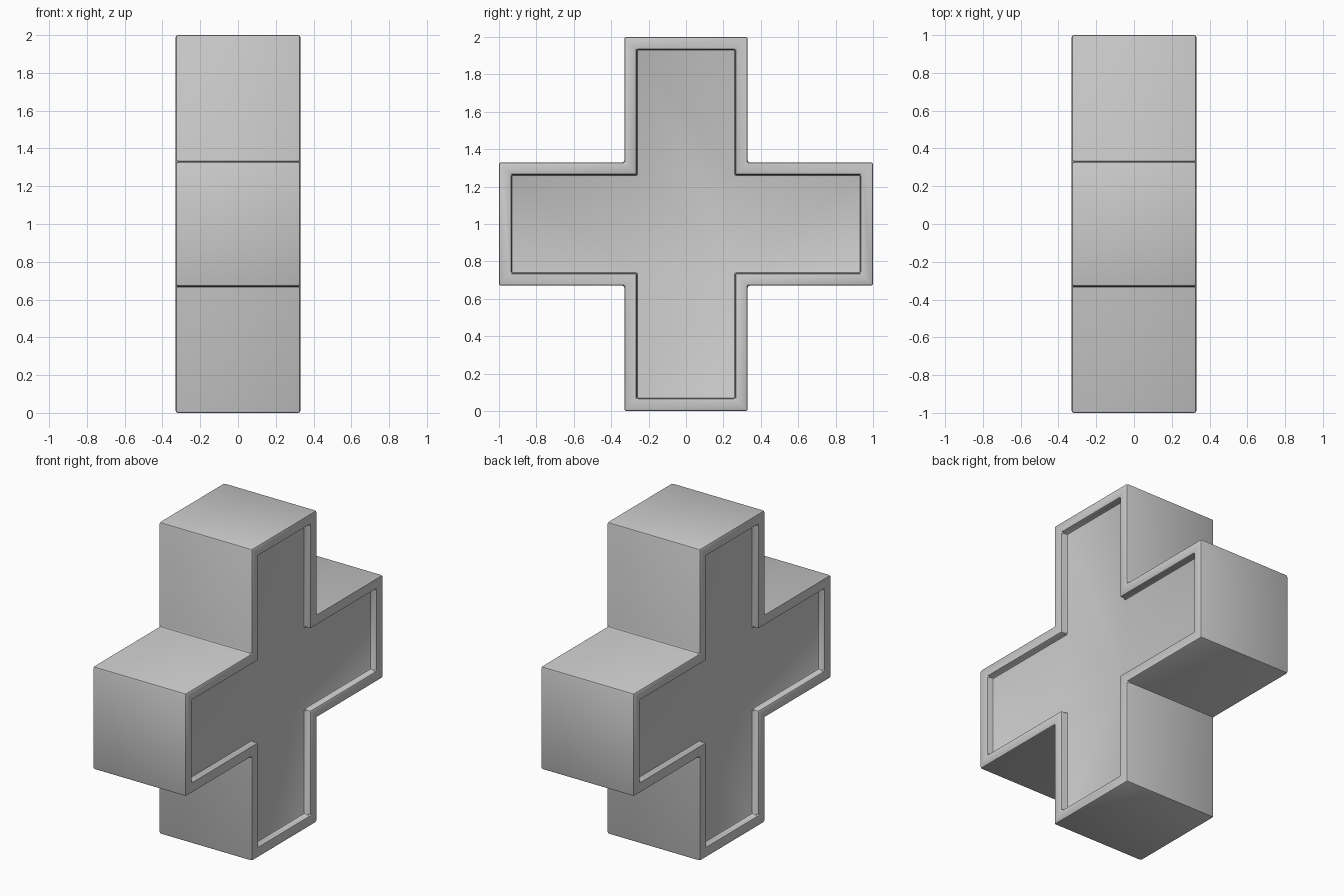
import bpy, bmesh
from mathutils import Vector

if "Cube" in bpy.data.objects:
    bpy.data.objects.remove(bpy.data.objects["Cube"])

ARM, HALF = 1.0, 0.33      # arm reach and half thickness
RIM, DEPTH, BEVEL = 0.067, 0.045, 0.011

# Cross profile in the YZ plane: one corner pattern turned four times
pts = []
y, z = Vector((ARM, HALF)), Vector((HALF, HALF))
for turn in range(4):
    for p in (Vector((ARM, -HALF)), Vector((ARM, HALF)), Vector((HALF, HALF))):
        a, b = p
        for _ in range(turn):
            a, b = -b, a
        pts.append((a, b))

bm = bmesh.new()
base = bm.faces.new([bm.verts.new((-HALF, a, b + 1.0)) for a, b in pts])
ext = bmesh.ops.extrude_face_region(bm, geom=[base], use_keep_orig=True)
bmesh.ops.translate(bm, vec=(2 * HALF, 0, 0),
                    verts=[g for g in ext["geom"] if isinstance(g, bmesh.types.BMVert)])
bmesh.ops.recalc_face_normals(bm, faces=bm.faces[:])

# Recessed panel on both cross-shaped faces
for cap in [f for f in bm.faces if len(f.verts) == 12]:
    inward = -cap.normal.copy() * DEPTH
    bmesh.ops.inset_region(bm, faces=[cap], thickness=RIM, use_even_offset=True)
    wall = bmesh.ops.extrude_discrete_faces(bm, faces=[cap])
    bmesh.ops.translate(bm, vec=inward, verts=wall["faces"][0].verts[:])

mesh = bpy.data.meshes.new("cross_block")
bm.to_mesh(mesh)
bm.free()
block = bpy.data.objects.new("cross_block", mesh)
bpy.context.collection.objects.link(block)

# Softened edges, but not across the flat rim corners
bev = block.modifiers.new("soft_edges", "BEVEL")
bev.width = BEVEL
bev.segments = 2
bev.limit_method = "ANGLE"

bpy.context.view_layer.objects.active = block
block.select_set(True)
bpy.ops.object.modifier_apply(modifier=bev.name)
bpy.ops.object.shade_smooth_by_angle()
